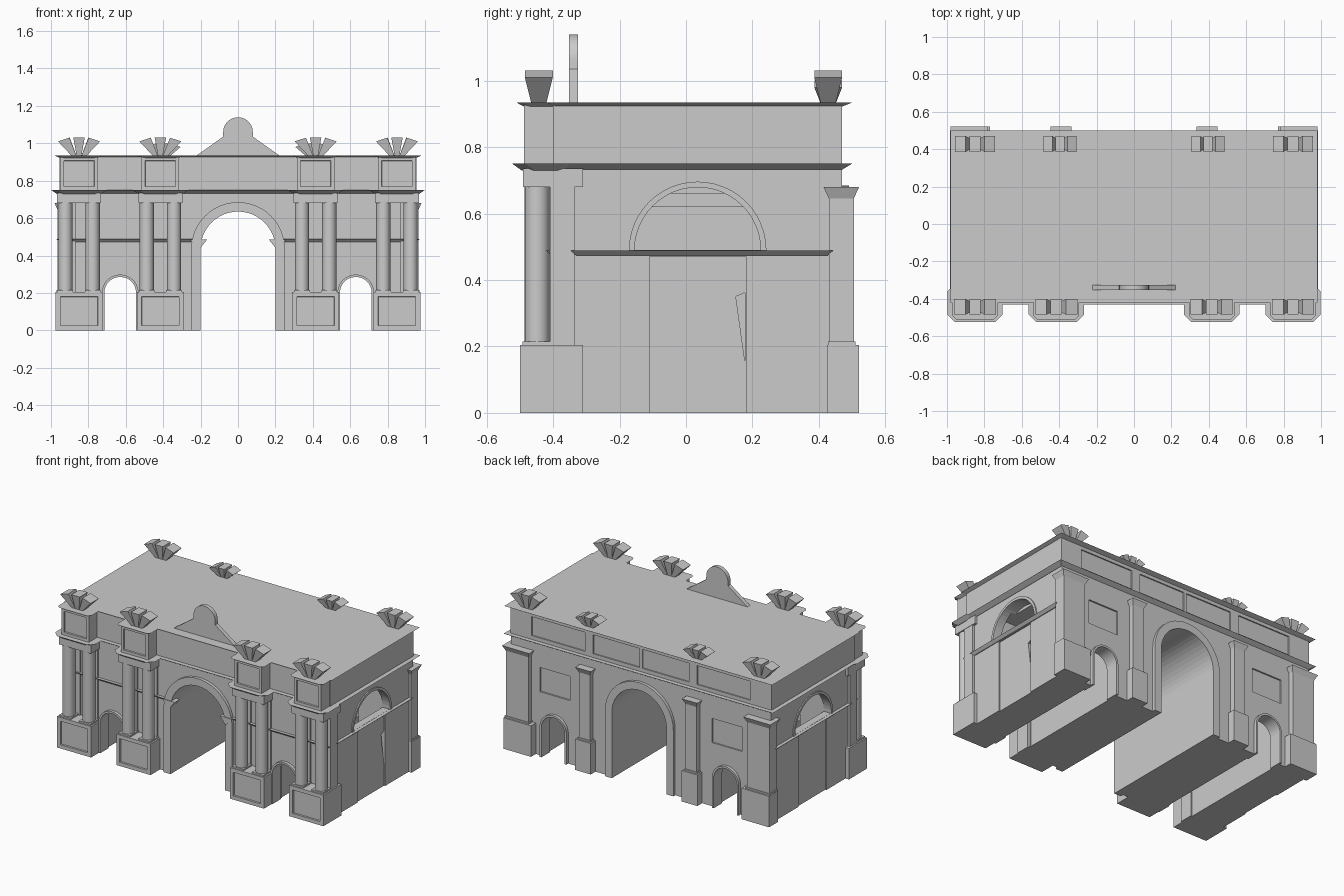
import bpy, bmesh, math

if "Cube" in bpy.data.objects:
    bpy.data.objects.remove(bpy.data.objects["Cube"], do_unlink=True)

stone = bpy.data.materials.new("grey_stone")
stone.use_nodes = True
COLOUR = (0.6, 0.6, 0.6, 1)
stone.diffuse_color = COLOUR
stone.node_tree.nodes["Principled BSDF"].inputs["Base Color"].default_value = COLOUR


def finish(name, bm):
    bmesh.ops.recalc_face_normals(bm, faces=bm.faces)
    mesh = bpy.data.meshes.new(name)
    bm.to_mesh(mesh)
    bm.free()
    mesh.materials.append(stone)
    ob = bpy.data.objects.new(name, mesh)
    bpy.context.collection.objects.link(ob)
    return ob


def box(name, x, y, z, flare=0, chamfer=0, panel=0):
    """Box from ranges; flare widens the top, panel sinks a frame in the front."""
    bm = bmesh.new()
    bmesh.ops.create_cube(bm, size=1)
    for v in bm.verts:
        s = [1 if c > 0 else -1 for c in v.co]
        grow = flare if s[2] > 0 else 0
        v.co = (x[s[0] > 0] + s[0] * grow, y[s[1] > 0] + s[1] * grow, z[s[2] > 0])
    bm.normal_update()
    if panel:
        front = [f for f in bm.faces if f.normal.y < -0.9]
        bmesh.ops.inset_region(bm, faces=front, thickness=panel, depth=0)
        bmesh.ops.inset_region(bm, faces=front, thickness=0.002, depth=-0.01)
    if chamfer:
        upright = [e for e in bm.edges if abs(e.verts[0].co.z - e.verts[1].co.z) > 0.001]
        bmesh.ops.bevel(bm, geom=upright, offset=chamfer, segments=1, affect='EDGES')
    return finish(name, bm)


def prism(name, profile, axis, a, b):
    """Extrude a profile (side, height) along x or y from a to b."""
    bm = bmesh.new()
    place = (lambda u, w: (u, a, w)) if axis == 'y' else (lambda u, w: (a, u, w))
    face = bm.faces.new([bm.verts.new(place(u, w)) for u, w in profile])
    ext = bmesh.ops.extrude_face_region(bm, geom=[face])
    shift = (0, b - a, 0) if axis == 'y' else (b - a, 0, 0)
    bmesh.ops.translate(bm, vec=shift, verts=[g for g in ext["geom"] if isinstance(g, bmesh.types.BMVert)])
    return finish(name, bm)


def arc(c, z, r, n=24):
    return [(c + r * math.cos(math.pi * i / n), z + r * math.sin(math.pi * i / n)) for i in range(n + 1)]


def arch(c, z, r, foot):
    return [(c + r, foot)] + arc(c, z, r) + [(c - r, foot)]


def surround(c, z, r, outer, foot):
    return arch(c, z, outer, foot) + arch(c, z, r, foot)[::-1]


def cut(target, cutters):
    bpy.context.view_layer.objects.active = target
    for c in cutters:
        c.hide_render = True
        m = target.modifiers.new("opening", 'BOOLEAN')
        m.operation, m.solver, m.object = 'DIFFERENCE', 'EXACT', c
        bpy.ops.object.modifier_apply(modifier=m.name)
        bpy.data.objects.remove(c, do_unlink=True)


def span(c, half):
    return (c - half, c + half)


def mir(s, a, b):
    return tuple(sorted((s * a, s * b)))


FRONT, BACK = -0.40, 0.47
SIDES = (-1, 1)

# Main block with passages, side halls and end windows
body = box("main_block", (-0.95, 0.95), (FRONT, BACK), (0, 0.735))
cutters = [prism("arch_cutter", arch(0, 0.435, 0.2, -0.1), 'y', -1, 1)]
for s in SIDES:
    cutters += [
        prism("side_arch_cutter", arch(s * 0.63, 0.2, 0.085, -0.1), 'y', -1, 1),
        box("hall_cutter", mir(s, 0.535, 0.725), (-0.33, 0.4), (-0.1, 0.62)),
        box("niche_cutter", mir(s, 0.7, 0.9), (-0.155, 0.225), (0.3, 0.66)),
        prism("window_cutter", arc(0.035, 0.49, 0.19), 'x', s * 0.87, s * 1.1),
        box("door_cutter", mir(s, 0.942, 1.1), (-0.11, 0.18), (-0.1, 0.47)),
        box("wall_panel_cutter", mir(s, 0.52, 0.74), (0.46, 0.6), (0.42, 0.58))]
cutters.append(prism("notch_cutter", [(0.15, 0.35), (0.178, 0.362), (0.178, 0.15)], 'x', 0.92, 1.1))
cut(body, cutters)

# Attic storey with sunk rear panels
attic = box("attic", (-0.955, 0.955), (FRONT, BACK), (0.75, 0.926))
cut(attic, [box("attic_panel_cutter", mir(s, a, b), (0.462, 0.6), (0.775, 0.9))
            for s in SIDES for a, b in ((0.01, 0.35), (0.41, 0.8))])
box("main_cornice", (-0.955, 0.955), (FRONT, BACK), (0.732, 0.75), flare=0.03)
box("roof_cornice", (-0.95, 0.95), (FRONT + 0.01, BACK), (0.922, 0.934), flare=0.03)

# Central arch surrounds
for name, y in (("front", (FRONT - 0.02, FRONT + 0.01)), ("rear", (BACK - 0.01, BACK + 0.02))):
    prism(name + "_arch_surround", surround(0, 0.435, 0.2, 0.25, 0), 'y', *y)
    for s in SIDES:
        prism(name + "_side_arch_surround", surround(s * 0.63, 0.2, 0.085, 0.098, 0), 'y', *y)
for s in SIDES:
    # Imposts and string courses
    prism("impost", [(s * 0.205, 0.435), (s * 0.165, 0.485), (s * 0.25, 0.485), (s * 0.25, 0.475)],
          'y', FRONT - 0.025, FRONT + 0.03)
    box("front_string_course", mir(s, 0.25, 0.95), (FRONT - 0.005, FRONT + 0.02), (0.473, 0.488), flare=0.015)
    box("end_string_course", mir(s, 0.92, 0.955), (-0.33, 0.425), (0.473, 0.489), flare=0.018)
    prism("window_surround", surround(0.035, 0.489, 0.19, 0.207, 0.489), 'x', s * 0.94, s * 0.957)


def finial(cx, cy, half, h):
    """Three flaring blades spread like a fan."""
    for lean in (-1, 0, 1):
        bm = bmesh.new()
        bmesh.ops.create_cube(bm, size=1)
        for v in bm.verts:
            top = v.co.z > 0
            side = 1 if v.co.x > 0 else -1
            depth = 0.042 if top else 0.022
            x = lean * half * (0.73 if top else 0.22) + side * half * (0.27 if top else 0.11)
            drop = 0.02 if top and lean and side == lean else 0
            v.co = (cx + x, cy + depth * (1 if v.co.y > 0 else -1), 0.93 + (h - drop if top else 0))
        finish("finial_blade", bm)


# Front piers: pedestal, paired columns, entablature, attic pier, finial
for cx in (-0.85, -0.415, 0.415, 0.85):
    box("pedestal", span(cx, 0.125), (-0.5, -0.31), (0, 0.205), panel=0.035)
    for dx in (-0.073, 0.073):
        x = cx + dx
        box("column_plinth", span(x, 0.042), (-0.492, FRONT), (0.2, 0.215))
        bpy.ops.mesh.primitive_cylinder_add(vertices=20, radius=0.038, depth=0.475,
                                            location=(x, -0.448, 0.4475))
        column = bpy.context.object
        column.name = "column"
        column.data.materials.append(stone)
        bpy.ops.object.shade_smooth_by_angle()
        box("rear_shaft", span(x, 0.036), (-0.41, -0.38), (0.2, 0.685))
    box("entablature", span(cx, 0.117), (-0.49, -0.31), (0.68, 0.735))
    box("pier_cornice", span(cx, 0.12), (-0.495, -0.35), (0.73, 0.75), flare=0.028, chamfer=0.03)
    box("attic_pier", span(cx, 0.1), (-0.488, FRONT + 0.01), (0.75, 0.926), panel=0.026)
    box("pier_cap", span(cx, 0.1), (-0.488, -0.38), (0.922, 0.934), flare=0.022, chamfer=0.015)
    finial(cx, -0.443, 0.112, 0.1)

# Corner and rear pilasters
for s in SIDES:
    box("front_corner_pilaster", mir(s, 0.87, 0.965), (-0.41, -0.335), (0.2, 0.69))
    for a, b in ((0.8, 0.965), (0.35, 0.43)):
        box("rear_pilaster", mir(s, a, b), (0.43, 0.505), (0.2, 0.66))
        box("rear_pilaster_capital", mir(s, a, b), (0.43, 0.505), (0.645, 0.68), flare=0.016)
        box("rear_pilaster_plinth", mir(s, a - 0.006, b + 0.006), (0.428, 0.51), (0.2, 0.215))
    box("rear_corner_pedestal", mir(s, 0.77, 0.972), (0.425, 0.52), (0, 0.205))
    box("rear_pedestal", mir(s, 0.333, 0.447), (0.425, 0.52), (0, 0.205))
    finial(s * 0.85, 0.428, 0.108, 0.1)
    finial(s * 0.395, 0.428, 0.088, 0.07)

# Crest on the roof: disc with sloping wings
wing = [(-0.225, 0.932), (-0.08, 1.035)]
dome = arc(0, 1.06, 0.079)[::-1]
prism("crest", wing + dome + [(-x, z) for x, z in wing[::-1]], 'y', -0.352, -0.325)
